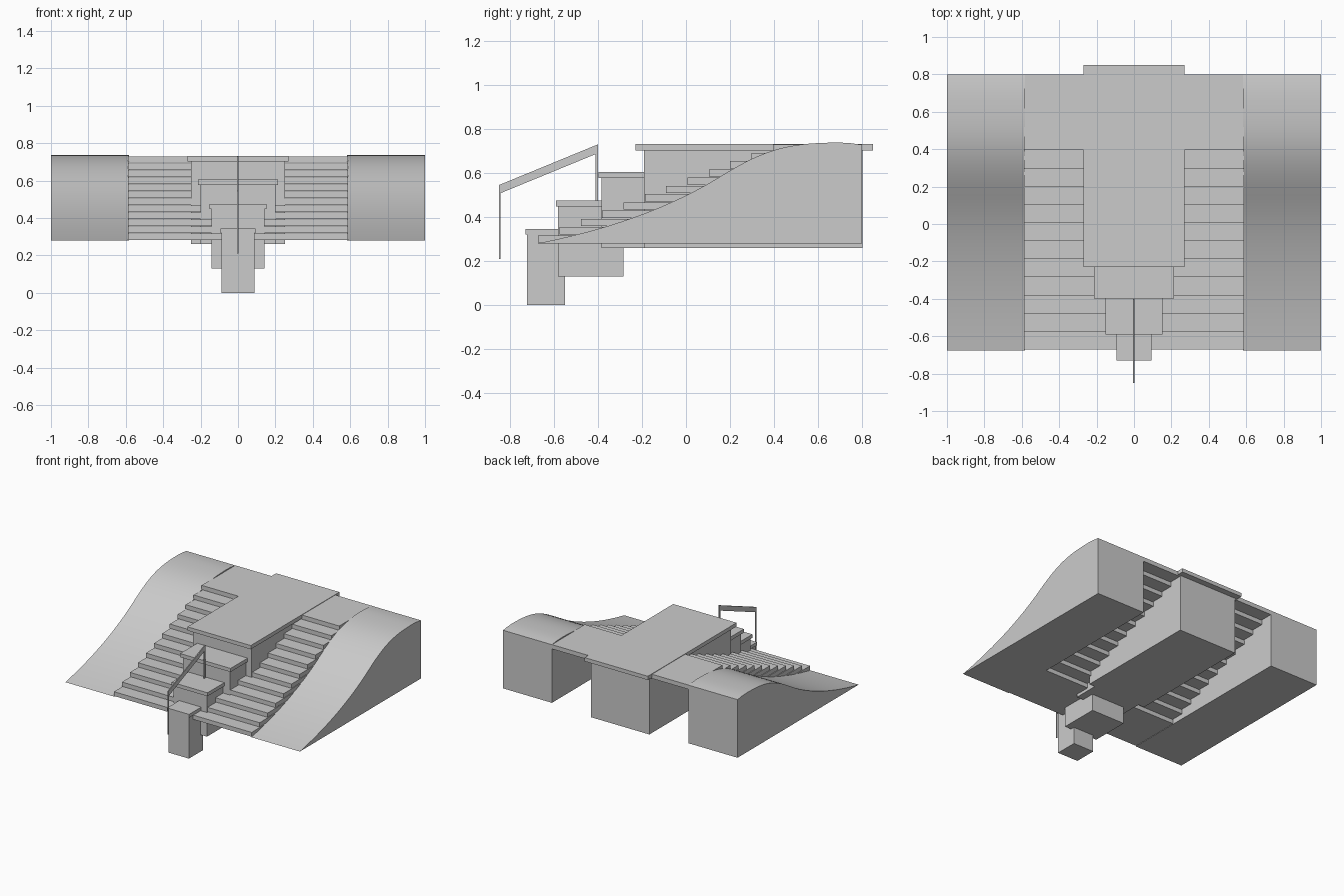
import bpy, bmesh, math
from mathutils import Vector
from mathutils.geometry import interpolate_bezier

if "Cube" in bpy.data.objects:
    bpy.data.objects.remove(bpy.data.objects["Cube"])


def finish(name, bm):
    bmesh.ops.recalc_face_normals(bm, faces=bm.faces)
    me = bpy.data.meshes.new(name)
    bm.to_mesh(me)
    bm.free()
    ob = bpy.data.objects.new(name, me)
    bpy.context.collection.objects.link(ob)
    return ob


def extrude_profile(name, pts, x0, x1):
    """Solid made by sweeping a (y, z) outline along x."""
    bm = bmesh.new()
    face = bm.faces.new([bm.verts.new((x0, y, z)) for y, z in pts])
    res = bmesh.ops.extrude_face_region(bm, geom=[face])
    verts = [g for g in res["geom"] if isinstance(g, bmesh.types.BMVert)]
    bmesh.ops.translate(bm, verts=verts, vec=(x1 - x0, 0, 0))
    return finish(name, bm)


def box(name, half, y0, y1, z0, z1):
    return extrude_profile(name, [(y0, z0), (y1, z0), (y1, z1), (y0, z1)], -half, half)


# Curved side slopes
def curve(a, b, c, d, n):
    return [(p.x, p.y) for p in interpolate_bezier(Vector(a), Vector(b), Vector(c), Vector(d), n)]


outline = curve((-0.675, 0.28), (-0.42, 0.33), (-0.12, 0.415), (0.15, 0.58), 16)
outline += curve((0.15, 0.58), (0.36, 0.712), (0.47, 0.738), (0.7, 0.738), 16)[1:]
outline += [(0.75, 0.735), (0.8, 0.728), (0.8, 0.28)]
for side, x0, x1 in (("left", -1.0, -0.583), ("right", 0.583, 1.0)):
    slope = extrude_profile(side + "_slope", outline, x0, x1)
    bpy.ops.object.select_all(action='DESELECT')
    slope.select_set(True)
    bpy.context.view_layer.objects.active = slope
    bpy.ops.object.shade_smooth_by_angle(angle=math.radians(30))

# Deep overlapping stair treads, the last one forms the landing
for i in range(12):
    y, top = -0.672 + 0.097 * i, 0.316 + 0.0375 * i
    box("landing" if i == 11 else f"stair_tread_{i + 1}", 0.587, y, y + 0.405, top - 0.033, top)

# Central stepped plinths: half width, y range, z range, cap half width, cap y range, cap top
plinths = [
    (0.25, -0.19, 0.803, 0.26, 0.703, 0.27, -0.23, 0.85, 0.732),
    (0.20, -0.385, -0.18, 0.26, 0.577, 0.215, -0.398, -0.19, 0.605),
    (0.143, -0.582, -0.283, 0.13, 0.447, 0.153, -0.59, -0.385, 0.474),
    (0.088, -0.723, -0.55, 0.0, 0.32, 0.094, -0.73, -0.58, 0.345),
]
for i, (w, y0, y1, z0, z1, cw, c0, c1, cz) in enumerate(plinths):
    box(f"plinth_{i + 1}", w, y0, y1, z0, z1)
    box(f"plinth_cap_{i + 1}", cw, c0, c1, z1, cz)

# Thin central handrail with two posts
rail = [(-0.85, 0.21), (-0.843, 0.21), (-0.843, 0.508), (-0.412, 0.685), (-0.412, 0.42),
        (-0.4, 0.42), (-0.4, 0.73), (-0.85, 0.545)]
extrude_profile("handrail", rail, -0.005, 0.002)
